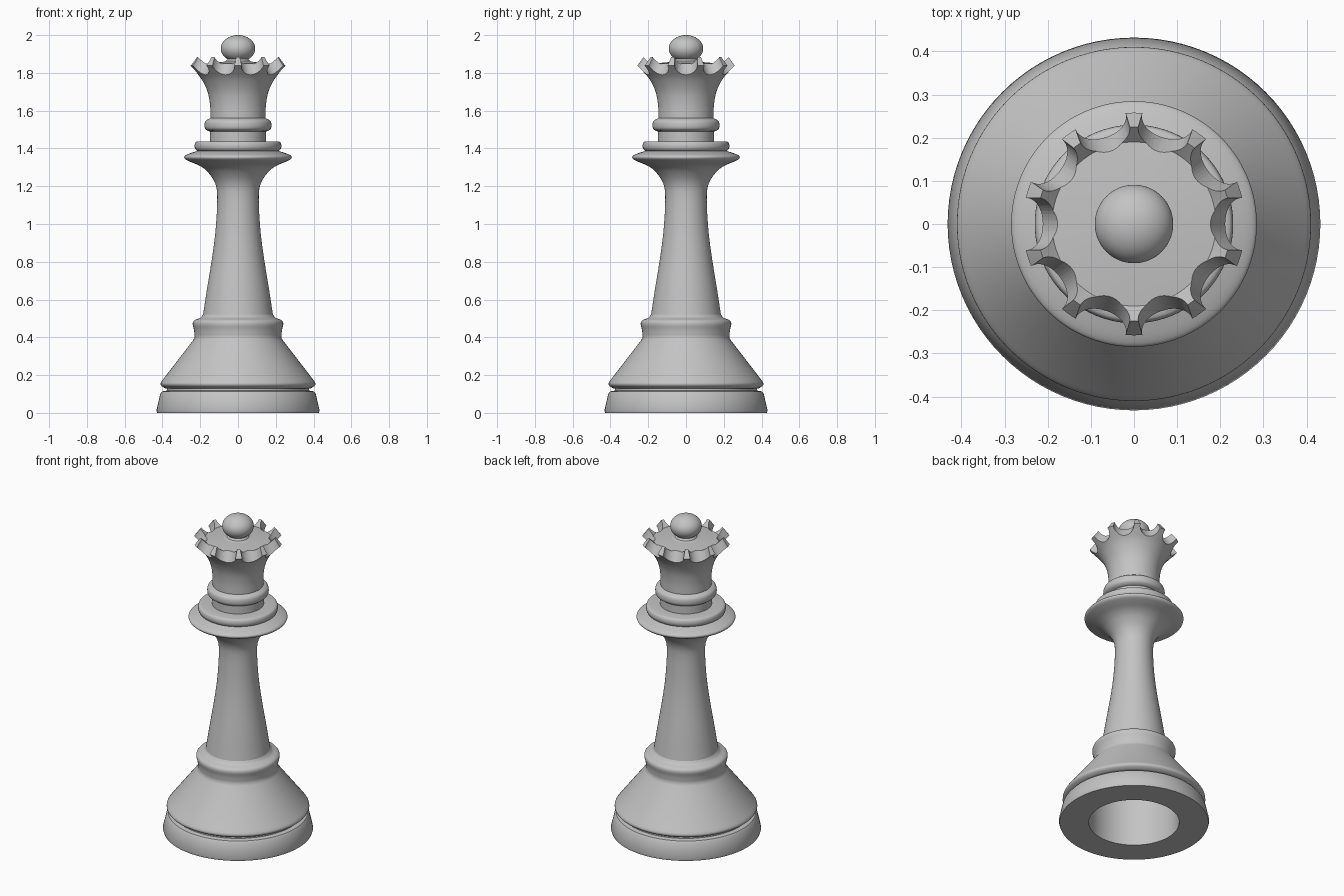
import bpy, bmesh
from math import sin, cos, pi, radians
from mathutils import Matrix, Vector

cube = bpy.data.objects.get("Cube")
if cube:
    bpy.data.objects.remove(cube, do_unlink=True)

grey = bpy.data.materials.new("light grey")
grey.use_nodes = True
colour = (0.55, 0.55, 0.55, 1)
grey.diffuse_color = colour
grey.node_tree.nodes["Principled BSDF"].inputs["Base Color"].default_value = colour


def add_object(name, bm):
    mesh = bpy.data.meshes.new(name)
    bm.to_mesh(mesh)
    bm.free()
    mesh.materials.append(grey)
    ob = bpy.data.objects.new(name, mesh)
    bpy.context.collection.objects.link(ob)
    return ob


def smooth(ob):
    bpy.ops.object.select_all(action='DESELECT')
    ob.select_set(True)
    bpy.context.view_layer.objects.active = ob
    bpy.ops.object.shade_smooth_by_angle(angle=radians(35))


def curve(points, steps=5):
    """Smooth path through the points."""
    p = [Vector(q) for q in points]
    p = [2 * p[0] - p[1]] + p + [2 * p[-1] - p[-2]]
    out = []
    for a, b, c, d in zip(p, p[1:], p[2:], p[3:]):
        for i in range(steps):
            t = i / steps
            out.append((b * 2 + (c - a) * t + (a * 2 - b * 5 + c * 4 - d) * t**2
                        + (b * 3 - a - c * 3 + d) * t**3) / 2)
    return [tuple(q) for q in out] + [tuple(points[-1])]


def lathe(name, profile, sides=96):
    """Turn a radius and height profile around the z axis."""
    bm = bmesh.new()
    verts = [bm.verts.new((r, 0, z)) for r, z in profile]
    edges = [bm.edges.new(pair) for pair in zip(verts, verts[1:])]
    bmesh.ops.spin(bm, geom=verts + edges, cent=(0, 0, 0), axis=(0, 0, 1),
                   angle=2 * pi, steps=sides, use_duplicate=False)
    bmesh.ops.remove_doubles(bm, verts=bm.verts, dist=0.0002)
    bmesh.ops.recalc_face_normals(bm, faces=bm.faces)
    ob = add_object(name, bm)
    smooth(ob)
    return ob


# Hollow foot, grooved ring and sloping base up to the shoulder
lathe("base", [(0, .32), (.26, .32), (.26, 0), (.428, 0), (.432, .012), (.412, .1),
               (.402, .114), (.375, .118), (.375, .13)]
      + curve([(.385, .13), (.405, .142), (.41, .157), (.395, .18)], 3)
      + [(.237, .385)]
      + curve([(.229, .4), (.233, .44), (.24, .47), (.232, .49), (.2, .503), (.185, .52)], 3))

# Slender stem flaring into the wide collar
lathe("stem", curve([(.185, .52), (.165, .65), (.133, .85), (.116, 1.0), (.11, 1.15),
                     (.123, 1.22), (.16, 1.275), (.2, 1.307), (.25, 1.328), (.278, 1.342),
                     (.284, 1.357), (.265, 1.37), (.215, 1.387)]))

# Rounded upper collar step
lathe("upper_collar", curve([(.215, 1.387), (.225, 1.395), (.23, 1.412), (.225, 1.432),
                             (.21, 1.438)], 3) + [(.149, 1.438)])

# Neck with its bead, flared crown and shallow bowl
crown = lathe("crown", [(0, 1.435), (.149, 1.435), (.149, 1.49)]
              + curve([(.16, 1.493), (.174, 1.505), (.177, 1.525), (.172, 1.545), (.155, 1.557)], 3)
              + curve([(.146, 1.56), (.148, 1.63), (.161, 1.7), (.192, 1.765), (.23, 1.81),
                       (.258, 1.838)])
              + [(.225, 1.883), (.19, 1.848), (.08, 1.858), (0, 1.86)])

# Ten slanted scallops cut from the rim
bm = bmesh.new()
for i in range(10):
    place = (Matrix.Rotation(i * pi / 5, 4, 'Z') @ Matrix.Translation((.25, 0, 1.845))
             @ Matrix.Rotation(radians(-30), 4, 'Y'))
    bmesh.ops.create_cone(bm, cap_ends=True, segments=48, radius1=.061, radius2=.061,
                          depth=.27, matrix=place)
cutter = add_object("scallop_cutter", bm)
cutter.hide_render = True
cutter.hide_viewport = True
cut = crown.modifiers.new("scallops", 'BOOLEAN')
cut.operation = 'DIFFERENCE'
cut.solver = 'EXACT'
cut.use_self = True
cut.object = cutter
bpy.context.view_layer.update()
cut_mesh = bpy.data.meshes.new_from_object(
    crown.evaluated_get(bpy.context.evaluated_depsgraph_get()))
crown.modifiers.clear()
crown.data = cut_mesh
bpy.data.objects.remove(cutter, do_unlink=True)
smooth(crown)

# Flattened ball on a short foot
ball = [(.091 * cos(a), 1.929 + .071 * sin(a))
        for a in [radians(-52 + i * 142 / 24) for i in range(25)]]
lathe("finial", curve([(.085, 1.857), (.064, 1.862)], 2) + ball, 64)
